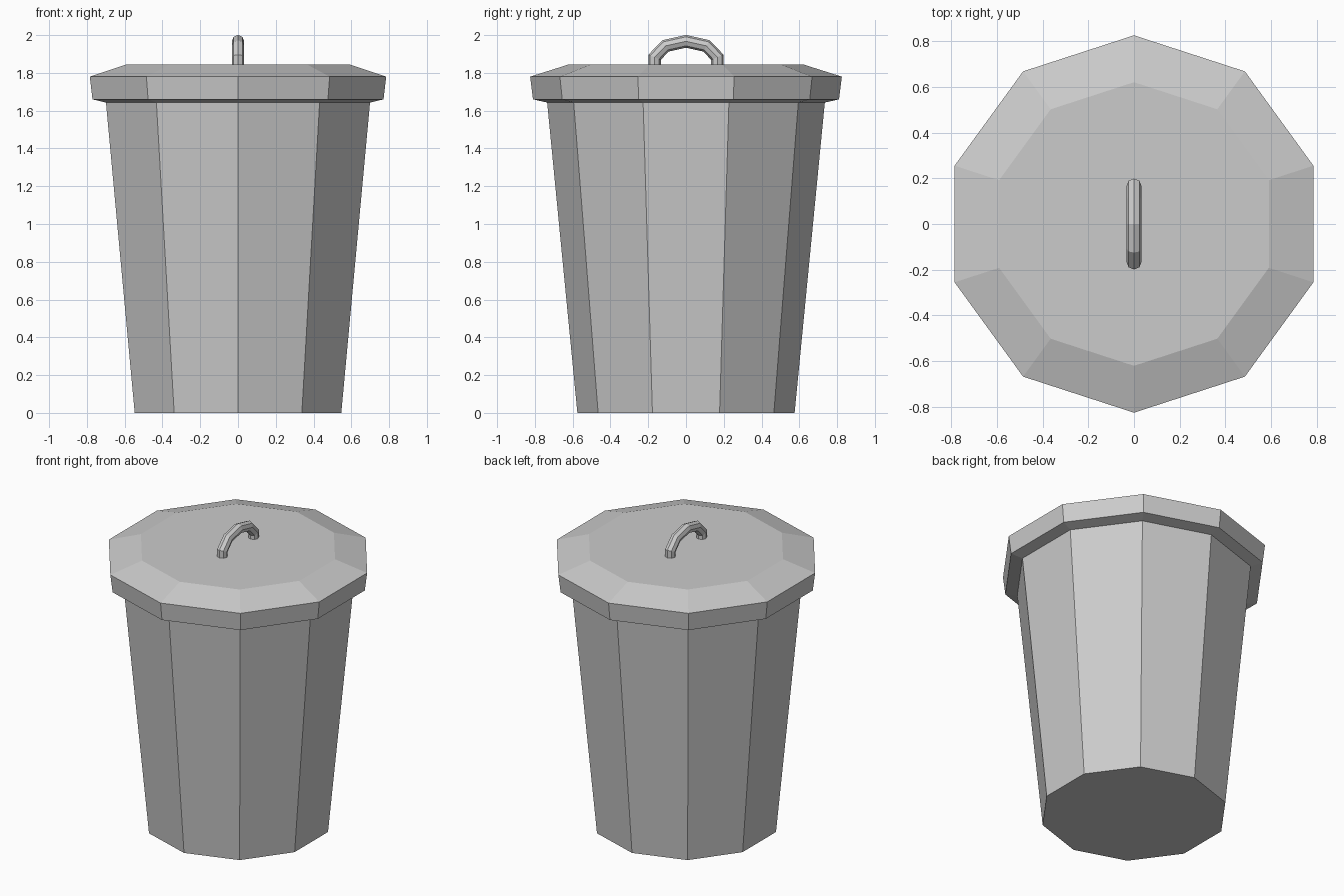
import bpy, bmesh
from math import sin, cos, pi
from mathutils import Vector

if "Cube" in bpy.data.objects:
    bpy.data.objects.remove(bpy.data.objects["Cube"])


def skin(name, rings, cap_start=True, cap_end=True):
    """Bridge a list of equal-length rings of points into one flat-shaded object."""
    bm = bmesh.new()
    loops = [[bm.verts.new(p) for p in ring] for ring in rings]
    n = len(loops[0])
    for a, b in zip(loops, loops[1:]):
        for i in range(n):
            j = (i + 1) % n
            bm.faces.new((a[i], a[j], b[j], b[i]))
    if cap_start:
        bm.faces.new(loops[0][::-1])
    if cap_end:
        bm.faces.new(loops[-1])
    bmesh.ops.recalc_face_normals(bm, faces=bm.faces)
    mesh = bpy.data.meshes.new(name)
    bm.to_mesh(mesh)
    bm.free()
    obj = bpy.data.objects.new(name, mesh)
    bpy.context.collection.objects.link(obj)
    return obj


def decagon(radius, z):
    # corners point along +y and -y
    return [(radius * sin(2 * pi * i / 10), radius * cos(2 * pi * i / 10), z)
            for i in range(10)]


# Tapered bin body, closed at the bottom and covered by the lid
body = skin("bin_body", [decagon(0.575, 0), decagon(0.735, 1.643)], cap_end=False)
body.data.update()
# the open shell needs outward-facing sides
if body.data.polygons[0].normal.dot(body.data.polygons[0].center) < 0:
    body.data.flip_normals()

# Lid: sloping underside, slightly flared rim, bevelled flat top
skin("lid", [decagon(r, z) for r, z in
             [(0.735, 1.643), (0.81, 1.66), (0.825, 1.78), (0.62, 1.845)]])

# Arched handle: mitred octagonal tube along a half path mirrored in y
half = [(0.166, 1.84), (0.166, 1.883), (0.108, 1.943), (0.0, 1.967)]
path = [Vector(p) for p in half] + [Vector((-y, z)) for y, z in half[-2::-1]]
tube = 0.033
rings = []
for k, p in enumerate(path):
    before = (p - path[k - 1]).normalized() if k > 0 else None
    after = (path[k + 1] - p).normalized() if k < len(path) - 1 else None
    before, after = before or after, after or before
    tangent = (before + after).normalized()
    out = Vector((-tangent.y, tangent.x)) / tangent.dot(before)
    rings.append([(tube * cos(2 * pi * i / 8),
                   p.x + tube * sin(2 * pi * i / 8) * out.x,
                   p.y + tube * sin(2 * pi * i / 8) * out.y) for i in range(8)])
skin("lid_handle", rings)
